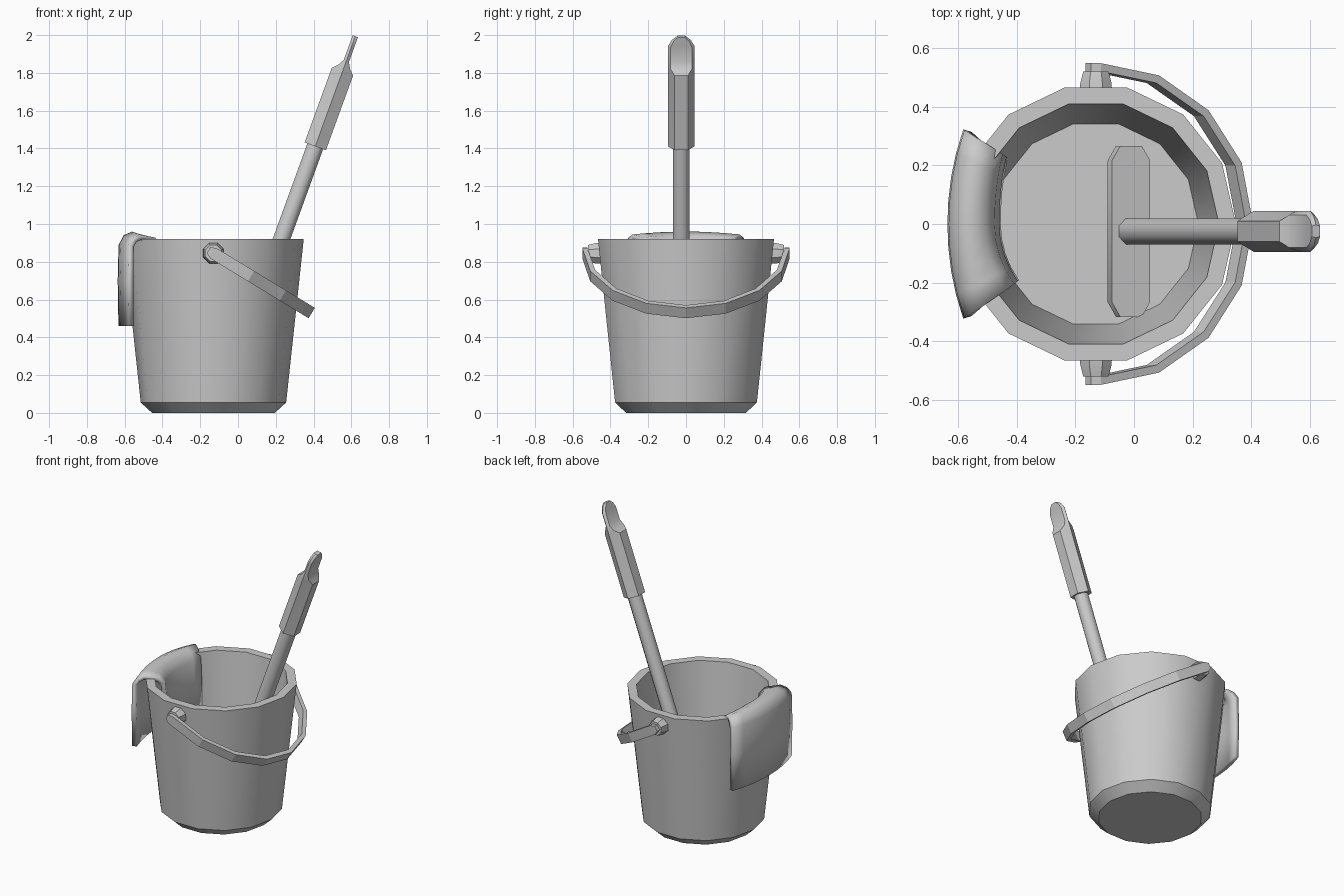
import bpy, bmesh
from math import sin, cos, pi, radians
from mathutils import Vector, Matrix

cube = bpy.data.objects.get("Cube")
if cube:
    bpy.data.objects.remove(cube, do_unlink=True)

grey = bpy.data.materials.new("plain_grey")
grey.use_nodes = True
grey.diffuse_color = (0.6, 0.6, 0.6, 1)
grey.node_tree.nodes["Principled BSDF"].inputs["Base Color"].default_value = (0.6, 0.6, 0.6, 1)

CENTRE = Vector((-0.13, 0, 0))       # bucket axis
TILT = Matrix.Translation((-0.01, -0.025, 0.26)) @ Matrix.Rotation(radians(20), 4, 'Y')


def loft(name, rings, closed=True, caps=True, matrix=Matrix(), thickness=0, angle=35):
    """Skin a list of point rings into one object."""
    bm = bmesh.new()
    loops = [[bm.verts.new(matrix @ Vector(p)) for p in ring] for ring in rings]
    n = len(loops[0])
    for a, b in zip(loops, loops[1:]):
        for i in range(n if closed else n - 1):
            j = (i + 1) % n
            bm.faces.new((a[i], a[j], b[j], b[i]))
    if caps:
        bm.faces.new(loops[0][::-1])
        bm.faces.new(loops[-1])
    bmesh.ops.recalc_face_normals(bm, faces=bm.faces)
    mesh = bpy.data.meshes.new(name)
    bm.to_mesh(mesh)
    bm.free()
    mesh.materials.append(grey)
    obj = bpy.data.objects.new(name, mesh)
    bpy.context.collection.objects.link(obj)
    if thickness:
        mod = obj.modifiers.new("thickness", 'SOLIDIFY')
        mod.thickness = thickness
        mod.offset = 0
    bpy.ops.object.select_all(action='DESELECT')
    obj.select_set(True)
    bpy.context.view_layer.objects.active = obj
    bpy.ops.object.shade_smooth_by_angle(angle=radians(angle))
    return obj


def circle(r, z, n, start=0.0):
    return [(r * cos(start + 2 * pi * i / n), r * sin(start + 2 * pi * i / n), z) for i in range(n)]


# Bucket: outside wall, rim, inside wall and floor in one profile
profile = [(0.325, 0), (0.385, 0.055), (0.478, 0.92), (0.42, 0.92), (0.35, 0.18)]
loft("bucket", [circle(r, z, 14) for r, z in profile], matrix=Matrix.Translation(CENTRE))

# Pivot knobs on both sides
for side, label in ((1, "left"), (-1, "right")):
    side_matrix = Matrix.Translation((-0.13, 0, 0.845)) @ Matrix.Rotation(-side * pi / 2, 4, 'X')
    name = "back_knob" if side > 0 else "front_knob"
    loft(name, [circle(0.06, 0.43, 8, pi / 8), circle(0.058, 0.48, 8, pi / 8),
                circle(0.047, 0.52, 8, pi / 8)], matrix=side_matrix)

# Bail handle: flat bar swept round half an ellipse, dropped to one side
path = [(-0.03, 0.535)]
path += [(0.595 * sin(a), 0.535 * cos(a)) for a in [i * pi / 8 for i in range(9)]]
path += [(-0.03, -0.535)]
bail = []
for i, (u, y) in enumerate(path):
    a = min(max(i - 1, 0), 8) * pi / 8
    out = Vector((sin(a), cos(a), 0)) * 0.014
    p = Vector((u, y, 0))
    up = Vector((0, 0, 0.032 if 0 < i < len(path) - 1 else 0.018))
    bail.append([p + out + up, p + out - up, p - out - up, p - out + up])
loft("bail_handle", bail, angle=20,
     matrix=Matrix.Translation((-0.13, 0, 0.845)) @ Matrix.Rotation(radians(31.3), 4, 'Y'))

# Brush head: thin plate with clipped corners, tilted with the stick
w, l, c = 0.069, 0.292, 0.05
plate = [(w, l - c), (w - c * 0.6, l), (c * 0.6 - w, l), (-w, l - c),
         (-w, c - l), (c * 0.6 - w, -l), (w - c * 0.6, -l), (w, c - l)]
loft("brush_head", [[(x, y, z) for x, y in plate] for z in (-0.044, 0)], matrix=TILT)

# Stick
loft("stick", [circle(0.048, z, 8, pi / 8) for z in (-0.02, 1.26)], matrix=TILT, angle=50)

# Grip: hexagonal sleeve that narrows into a flat rounded hanging tab
sections = [(1.225, 0.06, 0.07), (1.645, 0.06, 0.07), (1.672, 0.034, 0.07), (1.705, 0.015, 0.07),
            (1.79, 0.015, 0.07), (1.825, 0.015, 0.05), (1.845, 0.015, 0.022)]
grip = []
for z, t, hw in sections:
    k = hw * (0.5 if t > 0.05 else 0.8)
    grip.append([(0, hw, z), (-t, k, z), (-t, -k, z), (0, -hw, z), (t, -k, z), (t, k, z)])
loft("grip", grip, matrix=TILT, angle=30)

# Cloth draped over the rim, splaying out toward its ends
drape = [(0.488, 0.46), (0.492, 0.7), (0.488, 0.885), (0.465, 0.93), (0.43, 0.945),
         (0.39, 0.93), (0.36, 0.88), (0.345, 0.75), (0.34, 0.55)]
cloth = []
for i in range(9):
    deg = -36 + 9 * i
    a = pi - radians(deg)
    splay = 0.05 * (deg / 36) ** 2
    ring = []
    for r, z in drape:
        rr = r + (splay if deg > 0 or r > 0.42 else 0)
        zz = z - (0.3 * splay if z > 0.9 else 0)
        ring.append((rr * cos(a), rr * sin(a), zz))
    cloth.append(ring)
loft("cloth", cloth, closed=False, caps=False, thickness=0.03, angle=50,
     matrix=Matrix.Translation(CENTRE))
